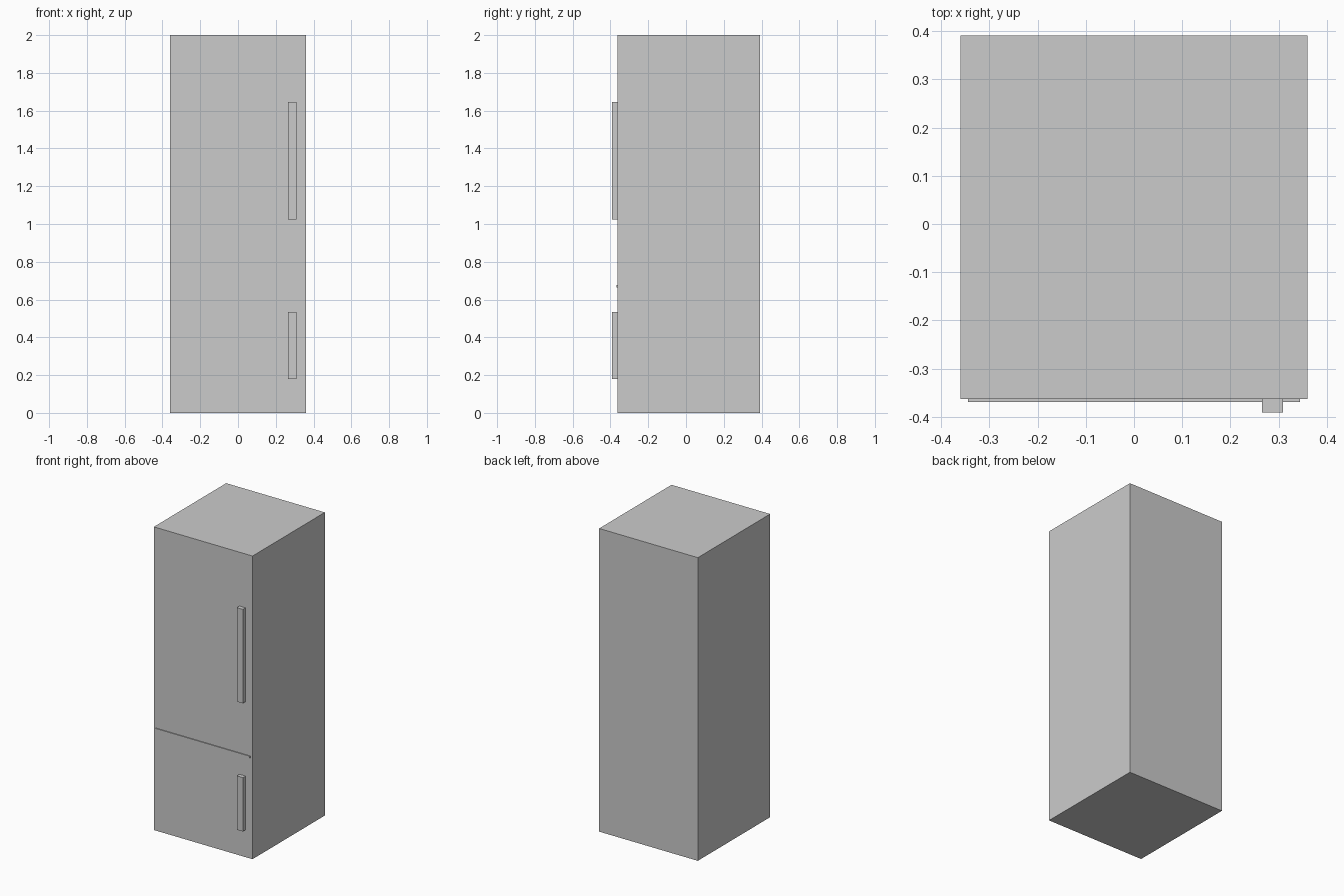
import bpy

if "Cube" in bpy.data.objects:
    bpy.data.objects.remove(bpy.data.objects["Cube"])


def box(name, x, y, z):
    """Axis-aligned box from (min, max) ranges."""
    bpy.ops.mesh.primitive_cube_add(size=1, location=[(a + b) / 2 for a, b in (x, y, z)])
    ob = bpy.context.object
    ob.name = name
    ob.scale = [b - a for a, b in (x, y, z)]
    bpy.ops.object.transform_apply(location=False, rotation=False, scale=True)
    return ob


FRONT = -0.363  # front face of the cabinet

# Cabinet
box("cabinet", (-0.36, 0.36), (FRONT, 0.391), (0, 2))

# Thin strip between the fridge and freezer doors
box("door_gap_strip", (-0.344, 0.344), (-0.369, FRONT + 0.003), (0.665, 0.677))

# Bar handles on both doors
for name, z in (("fridge_handle", (1.025, 1.645)), ("freezer_handle", (0.18, 0.535))):
    box(name, (0.265, 0.309), (-0.391, FRONT + 0.003), z)
